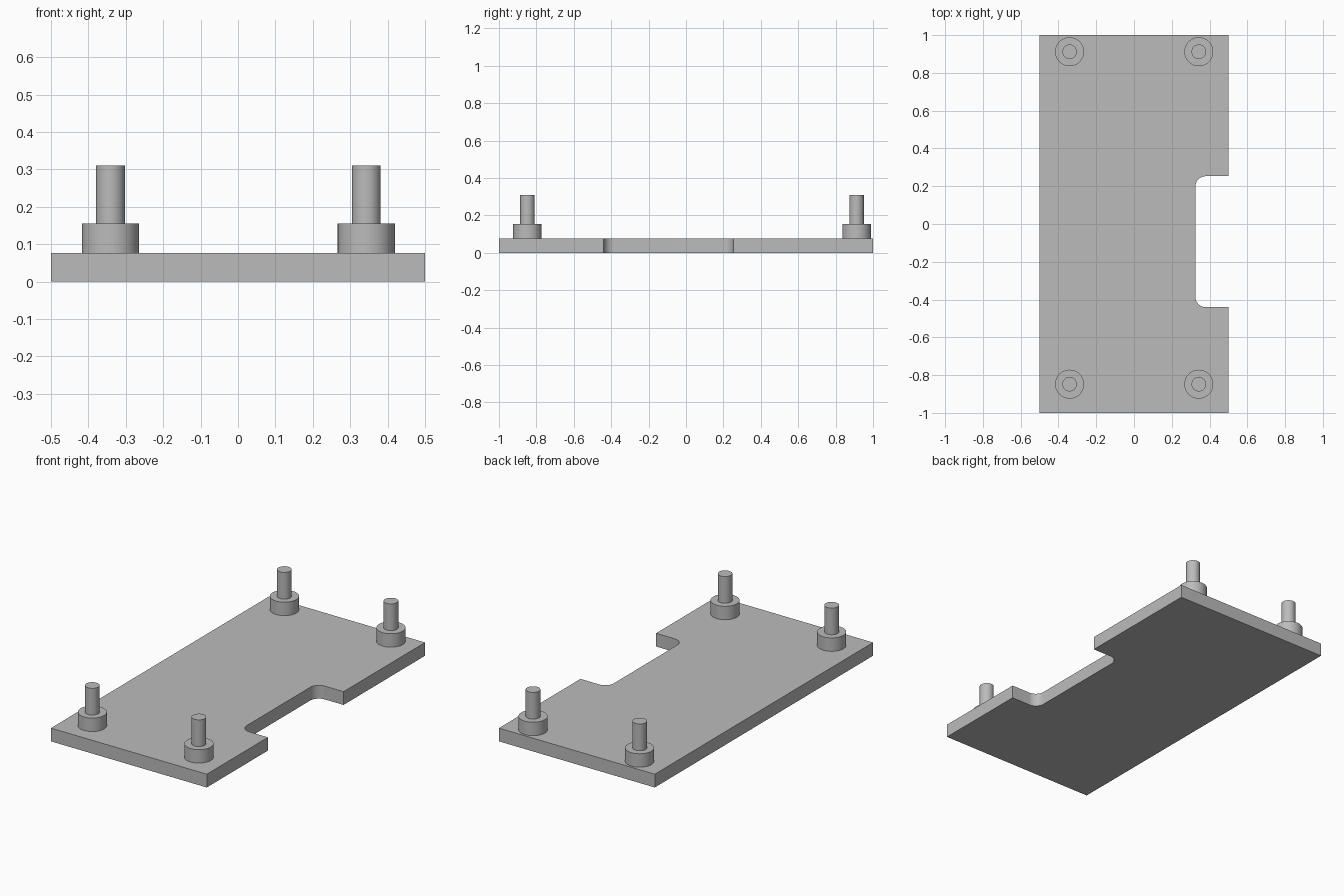
import bpy
import bmesh
from math import pi, sin, cos, radians

cube = bpy.data.objects.get("Cube")
if cube:
    bpy.data.objects.remove(cube, do_unlink=True)

# One plain grey for every part
grey = bpy.data.materials.new("plain grey")
grey.use_nodes = True
colour = (0.5, 0.5, 0.5, 1)
grey.diffuse_color = colour
grey.node_tree.nodes["Principled BSDF"].inputs["Base Color"].default_value = colour

PLATE_TOP, COLLAR_TOP, PIN_TOP = 0.077, 0.155, 0.31
COLLAR_RADIUS, PIN_RADIUS = 0.0765, 0.0385
NOTCH_X, NOTCH_FRONT, NOTCH_BACK, FILLET = 0.325, -0.44, 0.253, 0.055


def arc(cx, cy, radius, start, end, steps=12):
    angles = [radians(start + (end - start) * i / steps) for i in range(steps + 1)]
    return [(cx + radius * cos(a), cy + radius * sin(a)) for a in angles]


def finish(bm, name):
    bmesh.ops.recalc_face_normals(bm, faces=bm.faces)
    mesh = bpy.data.meshes.new(name)
    bm.to_mesh(mesh)
    bm.free()
    mesh.materials.append(grey)
    obj = bpy.data.objects.new(name, mesh)
    bpy.context.collection.objects.link(obj)
    bpy.ops.object.select_all(action="DESELECT")
    obj.select_set(True)
    bpy.context.view_layer.objects.active = obj
    bpy.ops.object.shade_smooth_by_angle(angle=radians(30))
    return obj


# Base plate: outline with a round-cornered notch on the left edge
outline = [(-0.5, -1), (0.5, -1), (0.5, NOTCH_FRONT)]
outline += arc(NOTCH_X + FILLET, NOTCH_FRONT + FILLET, FILLET, 270, 180)
outline += arc(NOTCH_X + FILLET, NOTCH_BACK - FILLET, FILLET, 180, 90)
outline += [(0.5, NOTCH_BACK), (0.5, 1), (-0.5, 1)]
bm = bmesh.new()
base = bm.faces.new([bm.verts.new((x, y, 0)) for x, y in outline])
extruded = bmesh.ops.extrude_face_region(bm, geom=[base], use_keep_orig=True)
top = [v for v in extruded["geom"] if isinstance(v, bmesh.types.BMVert)]
bmesh.ops.translate(bm, verts=top, vec=(0, 0, PLATE_TOP))
finish(bm, "base_plate")


# Stepped post: wide collar below, slim pin above
def post(name, x, y, sides=48):
    steps = [(COLLAR_RADIUS, PLATE_TOP), (COLLAR_RADIUS, COLLAR_TOP),
             (PIN_RADIUS, COLLAR_TOP), (PIN_RADIUS, PIN_TOP)]
    bm = bmesh.new()
    rings = [[bm.verts.new((r * cos(2 * pi * i / sides), r * sin(2 * pi * i / sides), z))
              for i in range(sides)] for r, z in steps]
    for low, high in zip(rings, rings[1:]):
        for i in range(sides):
            j = (i + 1) % sides
            bm.faces.new((low[i], low[j], high[j], high[i]))
    bm.faces.new(rings[-1])
    finish(bm, name).location = (x, y, 0)


for end, y in (("front", -0.848), ("back", 0.912)):
    for side, x in (("right", -0.341), ("left", 0.343)):
        post(f"{end}_{side}_post", x, y)
